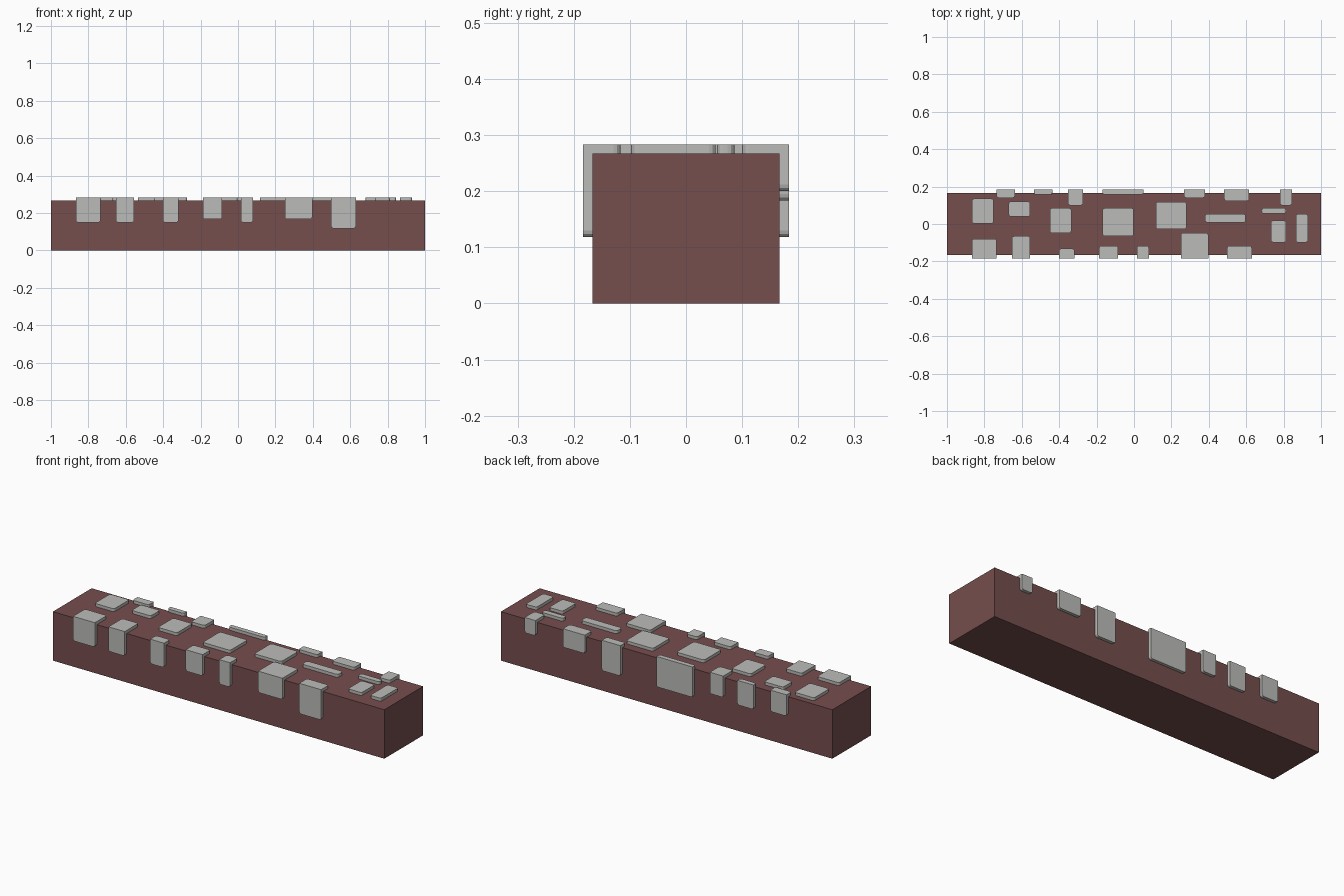
import bpy, bmesh

if "Cube" in bpy.data.objects:
    bpy.data.objects.remove(bpy.data.objects["Cube"])

HALF_W, TOP, T = 0.167, 0.267, 0.0165   # block half width, block height, plate thickness
SINK = 0.001
R = 0.012                               # plate corner radius


def material(name, rgb):
    m = bpy.data.materials.new(name)
    m.diffuse_color = (*rgb, 1)
    m.use_nodes = True
    m.node_tree.nodes["Principled BSDF"].inputs["Base Color"].default_value = m.diffuse_color
    return m


brown = material("dull_red_brown", (0.18, 0.075, 0.075))
grey = material("light_grey", (0.50, 0.50, 0.485))


def finish(bm, name, mat):
    bmesh.ops.recalc_face_normals(bm, faces=bm.faces)
    me = bpy.data.meshes.new(name)
    bm.to_mesh(me)
    bm.free()
    me.materials.append(mat)
    ob = bpy.data.objects.new(name, me)
    bpy.context.collection.objects.link(ob)
    return ob


def plate(name, x0, x1, profile, corners):
    """Extrude a (y, z) profile along x and round the corners at the given profile points."""
    bm = bmesh.new()
    face = bm.faces.new([bm.verts.new((x0, y, z)) for y, z in profile])
    new = bmesh.ops.extrude_face_region(bm, geom=[face])["geom"]
    bmesh.ops.translate(bm, vec=(x1 - x0, 0, 0),
                        verts=[v for v in new if isinstance(v, bmesh.types.BMVert)])

    def key(v):
        return (round(v.co.y, 4), round(v.co.z, 4))

    pairs = [{(round(a[0], 4), round(a[1], 4)), (round(b[0], 4), round(b[1], 4))}
             for a, b in corners]
    edges = [e for e in bm.edges
             if abs(e.verts[0].co.x - e.verts[1].co.x) < 1e-5
             and {key(e.verts[0]), key(e.verts[1])} in pairs]
    bmesh.ops.bevel(bm, geom=edges, offset=R, offset_type='OFFSET', segments=3,
                    profile=0.5, affect='EDGES')
    return finish(bm, name, grey)


# Main block
bm = bmesh.new()
bmesh.ops.create_cube(bm, size=1)
bmesh.ops.scale(bm, vec=(2, HALF_W * 2, TOP), verts=bm.verts)
bmesh.ops.translate(bm, vec=(0, 0, TOP / 2), verts=bm.verts)
finish(bm, "block", brown)

# Flat plates on the top: x0, x1, y0, y1
TOP_PLATES = [
    (-0.867, -0.75, 0.003, 0.135), (-0.67, -0.555, 0.04, 0.12),
    (-0.45, -0.335, -0.048, 0.085), (-0.168, -0.002, -0.065, 0.085),
    (0.117, 0.28, -0.028, 0.118), (0.38, 0.597, 0.008, 0.053),
    (0.683, 0.812, 0.055, 0.086), (0.732, 0.814, -0.098, 0.018),
    (0.865, 0.93, -0.098, 0.053),
]
lo, hi = TOP - SINK, TOP + T
for i, (x0, x1, y0, y1) in enumerate(TOP_PLATES):
    prof = [(y0, lo), (y1, lo), (y1, hi), (y0, hi)]
    plate(f"top_plate_{i + 1}", x0, x1, prof,
          [((y0, lo), (y0, hi)), ((y1, lo), (y1, hi))])

# Plates folded over the long edges: x0, x1, inner distance from centre, bottom height
FRONT = [
    (-0.867, -0.735, 0.08, 0.15), (-0.653, -0.555, 0.065, 0.15),
    (-0.402, -0.318, 0.132, 0.15), (-0.187, -0.085, 0.117, 0.167),
    (0.015, 0.08, 0.117, 0.15), (0.25, 0.397, 0.048, 0.167),
    (0.498, 0.63, 0.117, 0.118),
]
BACK = [
    (-0.735, -0.637, 0.14, 0.167), (-0.535, -0.437, 0.157, 0.15),
    (-0.353, -0.272, 0.10, 0.167), (-0.168, 0.05, 0.157, 0.118),
    (0.267, 0.38, 0.14, 0.118), (0.482, 0.615, 0.123, 0.183),
    (0.78, 0.845, 0.10, 0.2),
]
for label, side, rows in (("front", -1, FRONT), ("back", 1, BACK)):
    inn, out = side * (HALF_W - SINK), side * (HALF_W + T)
    for i, (x0, x1, d, z0) in enumerate(rows):
        y = side * d
        prof = [(y, lo), (y, hi), (out, hi), (out, z0), (inn, z0), (inn, lo)]
        plate(f"{label}_edge_plate_{i + 1}", x0, x1, prof,
              [((y, lo), (y, hi)), ((out, z0), (inn, z0))])
